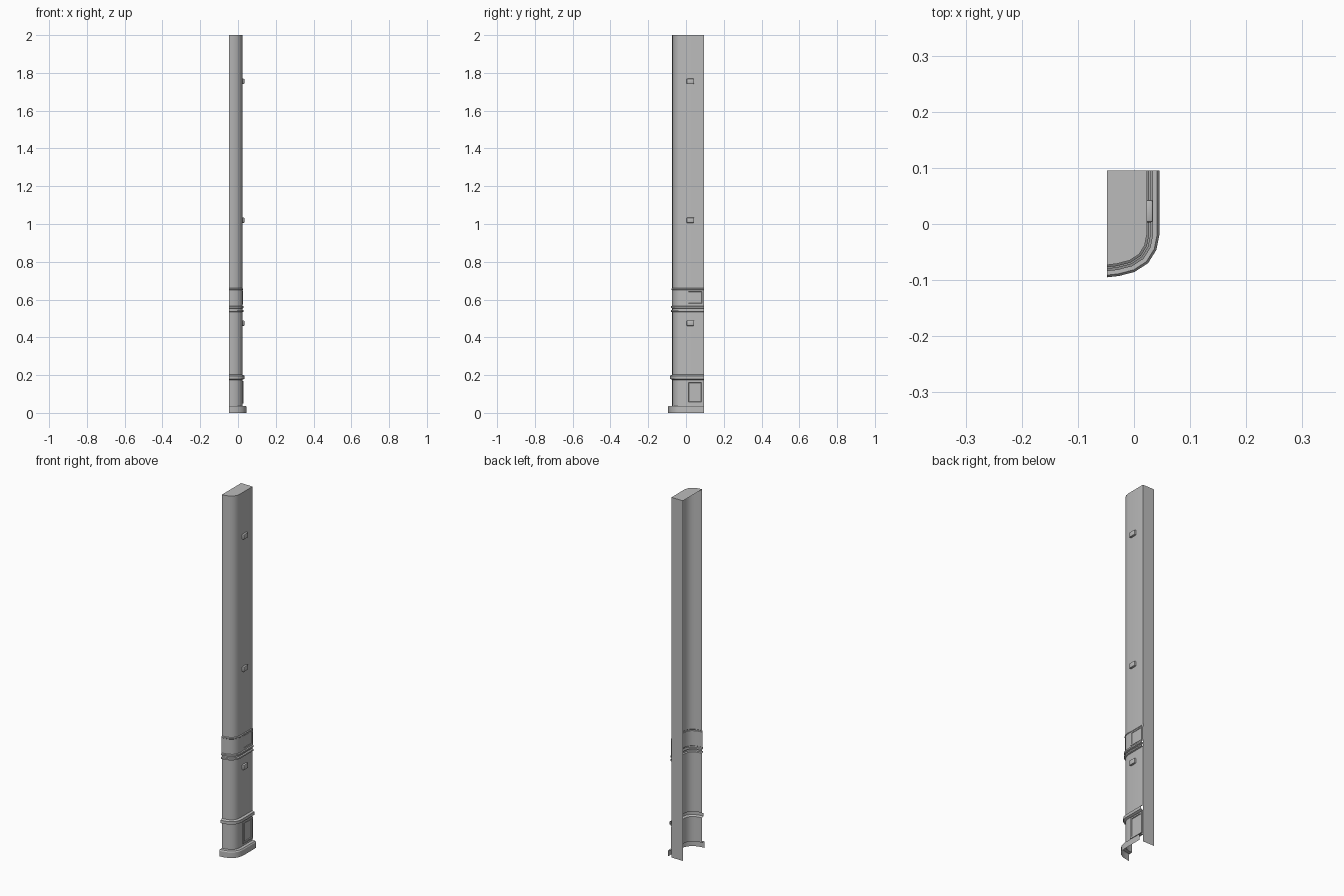
import bpy, bmesh, math
from mathutils import Vector

cube = bpy.data.objects.get("Cube")
if cube:
    bpy.data.objects.remove(cube, do_unlink=True)

grey = bpy.data.materials.new("plain_grey")
grey.use_nodes = True
colour = (0.5, 0.5, 0.5, 1)
grey.diffuse_color = colour
grey.node_tree.nodes["Principled BSDF"].inputs["Base Color"].default_value = colour

LEFT, RIGHT, BACK, TOP = -0.048, 0.023, 0.095, 2.0

# Plan of the wall: front edge, rounded corner, side edge
plan = [Vector(p) for p in [(LEFT, -.073), (-.031, -.071), (-.008, -.065), (.009, -.054),
                            (.019, -.038), (RIGHT, -.018), (RIGHT, BACK)]]


def finish(name, bm, angle=30):
    mesh = bpy.data.meshes.new(name)
    bm.to_mesh(mesh)
    bm.free()
    mesh.materials.append(grey)
    obj = bpy.data.objects.new(name, mesh)
    bpy.context.collection.objects.link(obj)
    bpy.ops.object.select_all(action='DESELECT')
    obj.select_set(True)
    bpy.context.view_layer.objects.active = obj
    bpy.ops.object.shade_smooth_by_angle(angle=math.radians(angle))
    return obj


def outward():
    """Mitred outward direction at each plan point."""
    sides = []
    for a, b in zip(plan, plan[1:]):
        d = (b - a).normalized()
        sides.append(Vector((d.y, -d.x)))
    result = [Vector((0, -1))]
    for m, n in zip(sides, sides[1:]):
        mid = (m + n).normalized()
        result.append(mid / mid.dot(n))
    return result + [Vector((1, 0))]


def sweep(name, profile):
    """Sweep an (offset, height) profile along the plan."""
    bm = bmesh.new()
    rows = []
    for offset, z in profile:
        rows.append([bm.verts.new((*(p + n * offset), z)) for p, n in zip(plan, outward())])
    for low, high in zip(rows, rows[1:]):
        for i in range(len(plan) - 1):
            bm.faces.new((low[i], low[i + 1], high[i + 1], high[i]))
    return finish(name, bm)


def sheet(name, points):
    bm = bmesh.new()
    bm.faces.new([bm.verts.new(p) for p in points])
    return finish(name, bm)


def block(name, lo, hi, bevel=0.0, rim=0.0, depth=0.0):
    """Box between two corners, with bevelled edges or a recessed outer face."""
    lo, hi = Vector(lo), Vector(hi)
    bm = bmesh.new()
    bmesh.ops.create_cube(bm, size=1)
    for v in bm.verts:
        v.co = (lo + hi) / 2 + v.co * (hi - lo)
    if rim:
        face = max(bm.faces, key=lambda f: f.calc_center_median().x)
        bmesh.ops.inset_region(bm, faces=[face], thickness=rim)
        bmesh.ops.inset_region(bm, faces=[face], thickness=rim / 4, depth=-depth)
    if bevel:
        bmesh.ops.bevel(bm, geom=bm.edges[:], offset=bevel, segments=2,
                        profile=0.5, affect='EDGES')
    return finish(name, bm)


def ring(low, high, out):
    slope = (high - low) * 0.2
    return [(0, low), (out, low + slope), (out, high - slope), (0, high)]


# Curved shell with its plinth and mouldings in one profile
sweep("moulded_wall",
      [(.022, 0), (.022, .031), (.018, .037), (0, .037)]
      + ring(.175, .202, .011)
      + ring(.533, .546, .007) + ring(.553, .567, .007)
      + [(.002, .567), (.002, .65), (.004, .652), (.004, .657), (0, .66), (0, TOP)])

# Flat back and top
sheet("back_panel", [(RIGHT, BACK, 0), (LEFT, BACK, 0), (LEFT, BACK, TOP), (RIGHT, BACK, TOP)])
sheet("top_cap", [(*p, TOP) for p in plan] + [(LEFT, BACK, TOP)])

# Framed panels on the side
block("lower_side_panel", (.02, .006, .05), (.029, .09, .168), rim=.011, depth=.004)
block("upper_side_panel", (.02, .006, .573), (.027, .09, .648), rim=.009, depth=.002)

# Small rounded side brackets
for i, z in enumerate((.475, 1.02, 1.755)):
    block(f"side_bracket_{i + 1}", (.017, .003, z - .014), (.034, .043, z + .014), bevel=.004)
